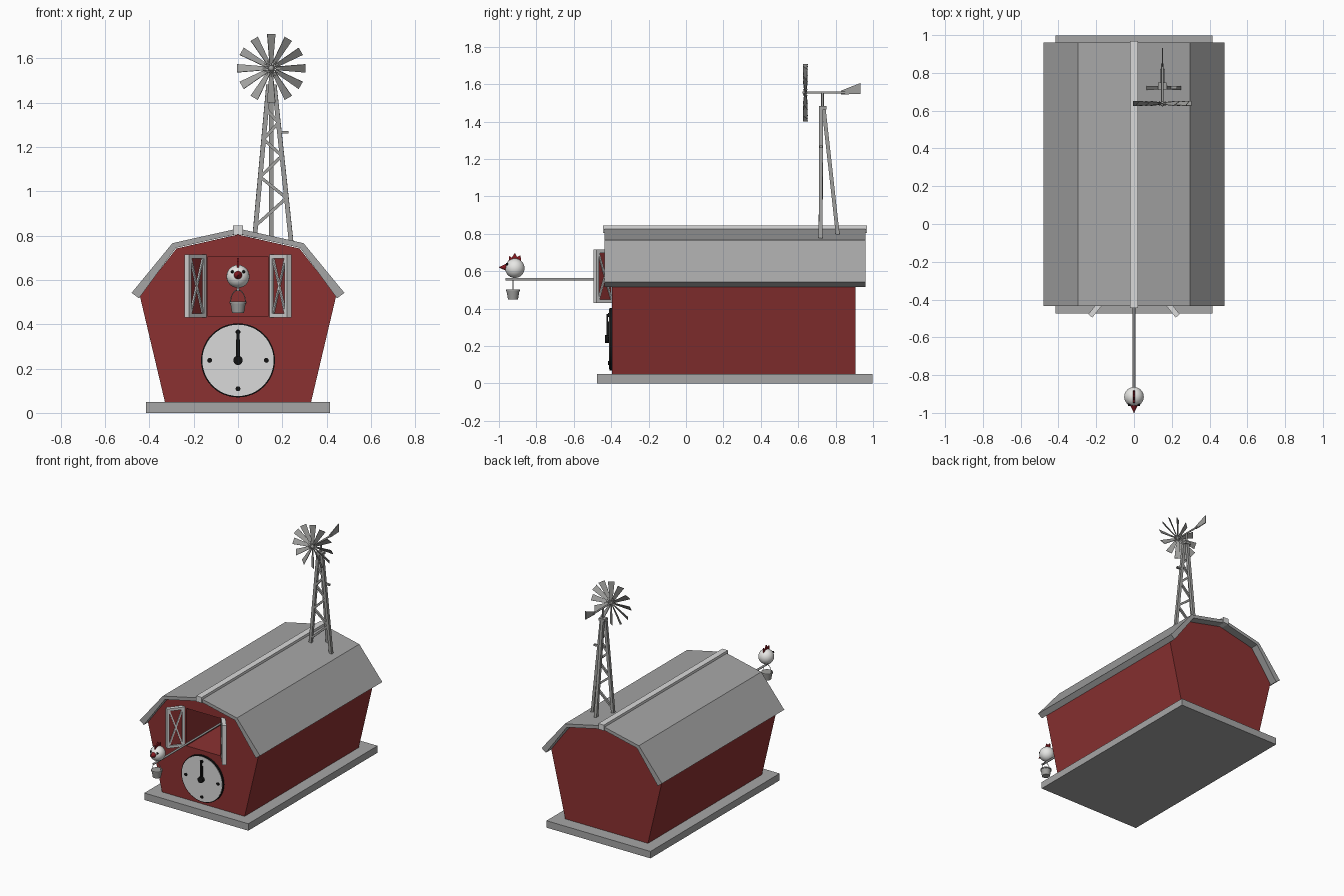
import bpy, bmesh, math
from mathutils import Vector, Matrix

if "Cube" in bpy.data.objects:
    bpy.data.objects.remove(bpy.data.objects["Cube"])


def material(name, r, g, b):
    m = bpy.data.materials.new(name)
    m.diffuse_color = (r, g, b, 1)
    m.use_nodes = True
    m.node_tree.nodes["Principled BSDF"].inputs["Base Color"].default_value = m.diffuse_color
    return m


RED = material("barn red", 0.26, 0.031, 0.031)
GREY = material("roof grey", 0.38, 0.38, 0.38)
LIGHT = material("trim light grey", 0.70, 0.70, 0.70)
STEEL = material("windmill grey", 0.35, 0.35, 0.34)
WHITE = material("hen white", 0.80, 0.80, 0.78)
CRIMSON = material("comb red", 0.25, 0.01, 0.015)
BLACK = material("black", 0.006, 0.006, 0.006)


def finish(name, bm, mat, smooth=False):
    bmesh.ops.recalc_face_normals(bm, faces=bm.faces)
    me = bpy.data.meshes.new(name)
    bm.to_mesh(me)
    bm.free()
    me.materials.append(mat)
    ob = bpy.data.objects.new(name, me)
    bpy.context.collection.objects.link(ob)
    if smooth:
        bpy.ops.object.select_all(action='DESELECT')
        ob.select_set(True)
        bpy.context.view_layer.objects.active = ob
        bpy.ops.object.shade_smooth_by_angle(angle=math.radians(40))
    return ob


def add_box(bm, lo, hi):
    lo, hi = Vector(lo), Vector(hi)
    m = Matrix.Translation((lo + hi) / 2) @ Matrix.Diagonal((*(hi - lo), 1))
    bmesh.ops.create_cube(bm, size=1, matrix=m)


def add_rod(bm, a, b, r1, r2=None, sides=8, turn=0.0):
    a, b = Vector(a), Vector(b)
    d = b - a
    m = Matrix.Translation((a + b) / 2) @ d.to_track_quat('Z', 'Y').to_matrix().to_4x4()
    bmesh.ops.create_cone(bm, cap_ends=True, segments=sides, radius1=r1,
                          radius2=r1 if r2 is None else r2, depth=d.length,
                          matrix=m @ Matrix.Rotation(turn, 4, 'Z'))


def add_prism(bm, pts, lo, hi, axis='Y'):
    """Extrude a closed outline (XZ along Y, or YZ along X)."""
    def place(p, t):
        return (p[0], t, p[1]) if axis == 'Y' else (t, p[0], p[1])
    f = bm.faces.new([bm.verts.new(place(p, lo)) for p in pts])
    ext = bmesh.ops.extrude_face_region(bm, geom=[f])
    off = (0, hi - lo, 0) if axis == 'Y' else (hi - lo, 0, 0)
    bmesh.ops.translate(bm, vec=off, verts=[v for v in ext['geom'] if isinstance(v, bmesh.types.BMVert)])


def box(name, lo, hi, mat):
    bm = bmesh.new()
    add_box(bm, lo, hi)
    return finish(name, bm, mat)


def rod(name, a, b, r1, mat, r2=None, sides=24):
    bm = bmesh.new()
    add_rod(bm, a, b, r1, r2, sides)
    return finish(name, bm, mat, True)


def prism(name, pts, lo, hi, mat, axis='Y'):
    bm = bmesh.new()
    add_prism(bm, pts, lo, hi, axis)
    return finish(name, bm, mat)


def ball(name, c, r, mat, squash=(1, 1, 1)):
    bm = bmesh.new()
    bmesh.ops.create_uvsphere(bm, u_segments=24, v_segments=14, radius=r,
                              matrix=Matrix.Translation(c) @ Matrix.Diagonal((*squash, 1)))
    return finish(name, bm, mat, True)


# Base and barn body with a deep loft opening
box("base", (-0.415, -0.475, 0), (0.415, 0.998, 0.05), GREY)
body = prism("barn_body", [(-0.33, 0.05), (0.33, 0.05), (0.443, 0.528), (0.278, 0.742),
                           (0, 0.805), (-0.278, 0.742), (-0.443, 0.528)], -0.395, 0.905, RED)
cutter = box("loft_cutter", (-0.135, -0.5, 0.435), (0.135, 0.2, 0.705), RED)
cutter.hide_render = True
cutter.hide_viewport = True
cut = body.modifiers.new("loft", 'BOOLEAN')
cut.operation = 'DIFFERENCE'
cut.solver = 'EXACT'
cut.object = cutter

# Gambrel roof panels and ridge cap
for s, side in ((-1, "left"), (1, "right")):
    upper = [(0, 0.808), (0, 0.832), (s * 0.296, 0.766), (s * 0.28, 0.745)]
    lower = [(s * 0.28, 0.745), (s * 0.296, 0.766), (s * 0.48, 0.542), (s * 0.447, 0.517)]
    prism(side + "_upper_roof", upper, -0.435, 0.96, GREY)
    prism(side + "_lower_roof", lower, -0.435, 0.96, GREY)
box("ridge_cap", (-0.022, -0.445, 0.804), (0.022, 0.968, 0.845), LIGHT)

# Loft shutters, swung open
for s, side in ((-1, "left"), (1, "right")):
    W, T, H, F = 0.125, 0.028, 0.285, 0.018
    turn = Matrix(((0.62 * s, 0.78 * s, 0, 0.143 * s), (-0.78, 0.62, 0, -0.398),
                   (0, 0, 1, 0.43), (0, 0, 0, 1)))
    frame, panel = bmesh.new(), bmesh.new()
    add_box(frame, (0, 0, 0), (F, T, H))
    add_box(frame, (W - F, 0, 0), (W, T, H))
    add_box(frame, (F, 0, 0), (W - F, T, F))
    add_box(frame, (F, 0, H - F), (W - F, T, H))
    for y in (0.006, T - 0.006):
        for z0, z1 in ((F, H - F), (H - F, F)):
            add_rod(frame, (F, y, z0), (W - F, y, z1), 0.0065, sides=4, turn=math.pi / 4)
    add_box(panel, (F, 0.009, F), (W - F, T - 0.009, H - F))
    for nm, bm, mat in (("_shutter_frame", frame, LIGHT), ("_shutter_panel", panel, RED)):
        bm.transform(turn)
        finish(side + nm, bm, mat)

# Clock
cz = 0.237
rod("clock_rim", (0, -0.39, cz), (0, -0.408, cz), 0.167, BLACK, sides=48)
rod("clock_face", (0, -0.40, cz), (0, -0.411, cz), 0.161, LIGHT, sides=48)
for i in range(4):
    a = i * math.pi / 2
    x, z = 0.128 * math.cos(a), cz + 0.128 * math.sin(a)
    rod("hour_dot", (x, -0.408, z), (x, -0.416, z), 0.011, BLACK, sides=16)
rod("clock_hub", (0, -0.408, cz), (0, -0.432, cz), 0.021, BLACK)
box("minute_hand", (-0.006, -0.424, cz), (0.006, -0.418, cz + 0.135), BLACK)
box("hour_hand", (-0.009, -0.418, cz), (0.009, -0.412, cz + 0.095), BLACK)

# Perch pole
rod("perch_pole", (0, -0.965, 0.557), (0, 0.2, 0.557), 0.007, GREY, sides=12)

# Hen
ball("hen_body", (0, -0.915, 0.616), 0.052, WHITE)
rod("beak", (0, -0.955, 0.621), (0, -1.0, 0.621), 0.022, CRIMSON, r2=0.001, sides=16)
prism("comb", [(-0.95, 0.645), (-0.944, 0.684), (-0.932, 0.672), (-0.915, 0.698), (-0.904, 0.676),
               (-0.885, 0.686), (-0.88, 0.64)], -0.004, 0.004, CRIMSON, 'X')
for s in (-1, 1):
    ball("eye", (s * 0.026, -0.957, 0.637), 0.007, BLACK)

# Hanging bucket
by = -0.925
rod("bucket", (0, by, 0.45), (0, by, 0.497), 0.027, STEEL, r2=0.035)
rod("bucket_lip", (0, by, 0.494), (0, by, 0.502), 0.038, STEEL)
bm = bmesh.new()
arc = [(0.034 * math.cos(i * math.pi / 8), by, 0.5 + 0.055 * math.sin(i * math.pi / 8)) for i in range(9)]
for p, q in zip(arc, arc[1:]):
    add_rod(bm, p, q, 0.002, sides=6)
finish("bucket_handle", bm, STEEL)

# Windmill tower: three legs and zigzag bracing
mx, wz = 0.15, 1.555
L0, L1 = Vector((0.075, 0.72, 0.79)), Vector((0.138, 0.722, 1.48))
R0, R1 = Vector((0.24, 0.72, 0.77)), Vector((0.164, 0.722, 1.48))
bm = bmesh.new()
for a, b in ((L0, L1), (R0, R1), (Vector((mx, 0.812, 0.79)), Vector((mx, 0.735, 1.48)))):
    add_rod(bm, a, b, 0.0145, sides=4, turn=math.pi / 4)
finish("tower_legs", bm, STEEL)
bm = bmesh.new()
levels = [0.845, 0.97, 1.065, 1.16, 1.235, 1.31, 1.37]


def on_leg(a, b, z):
    return a.lerp(b, (z - a.z) / (b.z - a.z))


for i, (z0, z1) in enumerate(zip(levels, levels[1:])):
    a, b = ((L0, L1), (R0, R1)) if i % 2 == 0 else ((R0, R1), (L0, L1))
    add_rod(bm, on_leg(*a, z0), on_leg(*b, z1), 0.010, sides=4, turn=math.pi / 4)
add_box(bm, (0.185, 0.715, 1.26), (0.228, 0.73, 1.272))
finish("tower_braces", bm, STEEL)
box("tower_cap", (0.127, 0.71, 1.465), (0.173, 0.75, 1.483), STEEL)
rod("tower_post", (mx, 0.73, 1.47), (mx, 0.73, wz), 0.007, STEEL, sides=12)

# Wheel with pitched blades, shaft and tail vane
bm = bmesh.new()
for i in range(12):
    blade = bmesh.new()
    w0, w1 = 0.009, 0.022
    add_prism(blade, [(-w0, 0.022), (w0, 0.022), (w1, 0.154), (-w1, 0.154)], -0.0015, 0.0015)
    blade.transform(Matrix.Translation((mx, 0.638, wz)) @ Matrix.Rotation(i * math.tau / 12, 4, 'Y')
                    @ Matrix.Rotation(math.radians(33), 4, 'Z'))
    tmp = bpy.data.meshes.new("blade")
    blade.to_mesh(tmp)
    blade.free()
    bm.from_mesh(tmp)
    bpy.data.meshes.remove(tmp)
    a = i * math.tau / 12
    add_rod(bm, (mx, 0.638, wz), (mx + 0.04 * math.sin(a), 0.638, wz + 0.04 * math.cos(a)), 0.004, sides=6)
finish("wheel_blades", bm, STEEL)
ball("wheel_hub", (mx, 0.636, wz), 0.013, STEEL)
rod("wheel_shaft", (mx, 0.636, wz), (mx, 0.85, wz), 0.006, STEEL, sides=12)
prism("tail_vane", [(0.83, 1.545), (0.932, 1.548), (0.932, 1.606), (0.83, 1.566)],
      mx - 0.003, mx + 0.003, STEEL, 'X')
